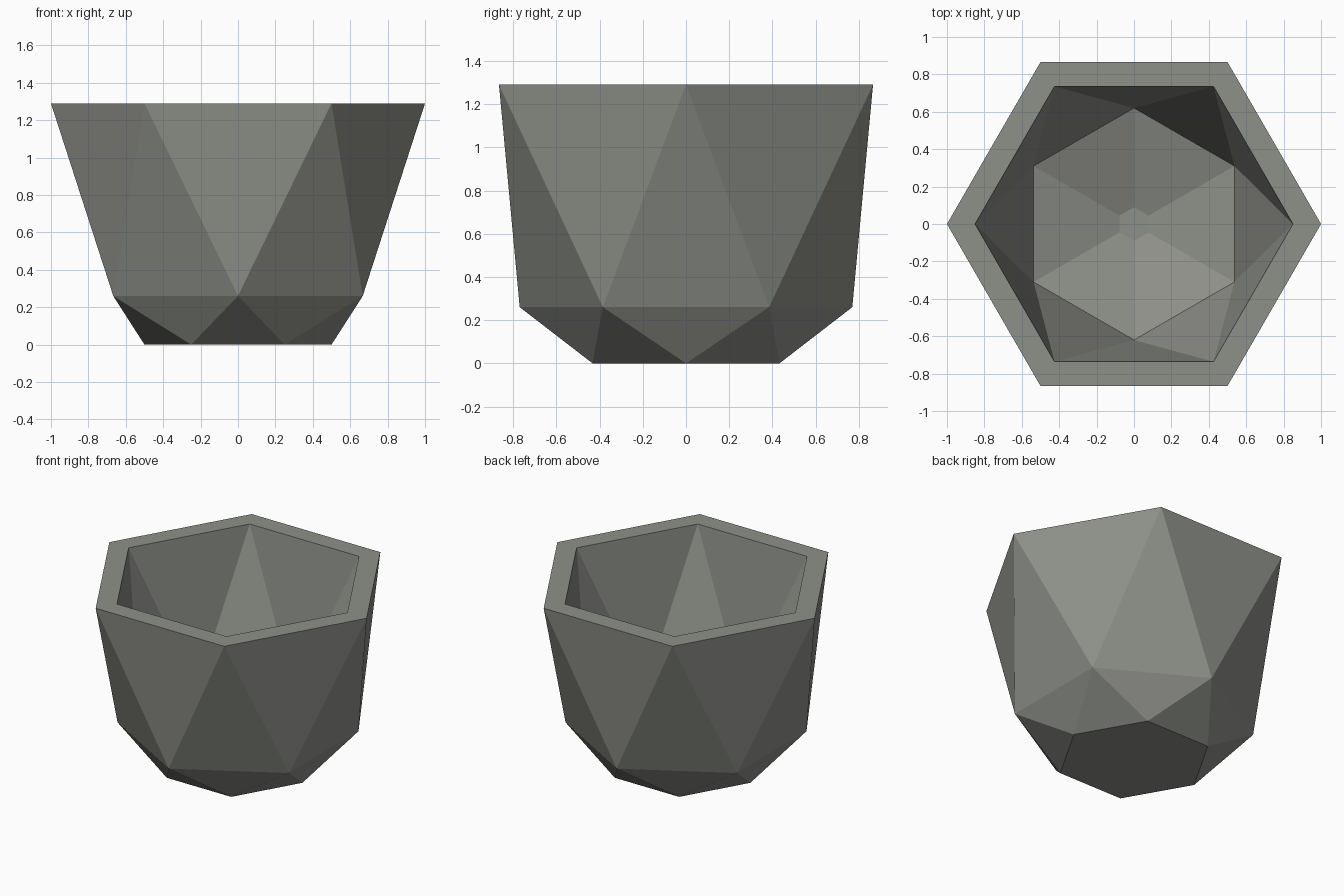
import bpy, bmesh, math

if "Cube" in bpy.data.objects:
    bpy.data.objects.remove(bpy.data.objects["Cube"])

SIDES = 6
STEP = 2 * math.pi / SIDES

bm = bmesh.new()


def ring(radius, z, turn=0.0):
    """Hexagon of vertices; turn is a fraction of one side step."""
    return [bm.verts.new((radius * math.cos((i + turn) * STEP),
                          radius * math.sin((i + turn) * STEP), z))
            for i in range(SIDES)]


def quads(a, b):
    for i in range(SIDES):
        j = (i + 1) % SIDES
        bm.faces.new((a[i], a[j], b[j], b[i]))


def zigzag(a, b):
    """Triangles between ring a and ring b, where b is turned half a step."""
    for i in range(SIDES):
        j = (i + 1) % SIDES
        bm.faces.new((a[i], a[j], b[i]))
        bm.faces.new((a[j], b[j], b[i]))


# Outer faceted shell
base = ring(0.50, 0.0)
belly = ring(0.77, 0.26, 0.5)
rim = ring(1.0, 1.29)
# Inner cavity
lip = ring(0.85, 1.29)
inner_belly = ring(0.62, 0.26, 0.5)
drain = ring(0.09, 0.10, 0.5)

bm.faces.new(base)
zigzag(base, belly)
zigzag(rim, belly)
quads(rim, lip)
zigzag(lip, inner_belly)
quads(inner_belly, drain)
bm.faces.new(drain)
bmesh.ops.recalc_face_normals(bm, faces=bm.faces)

mesh = bpy.data.meshes.new("planter_pot")
bm.to_mesh(mesh)
bm.free()

# Concrete grey
mat = bpy.data.materials.new("concrete_grey")
mat.diffuse_color = (0.27, 0.28, 0.25, 1.0)
mat.use_nodes = True
mat.node_tree.nodes["Principled BSDF"].inputs["Base Color"].default_value = mat.diffuse_color
mesh.materials.append(mat)

pot = bpy.data.objects.new("planter_pot", mesh)
bpy.context.collection.objects.link(pot)
